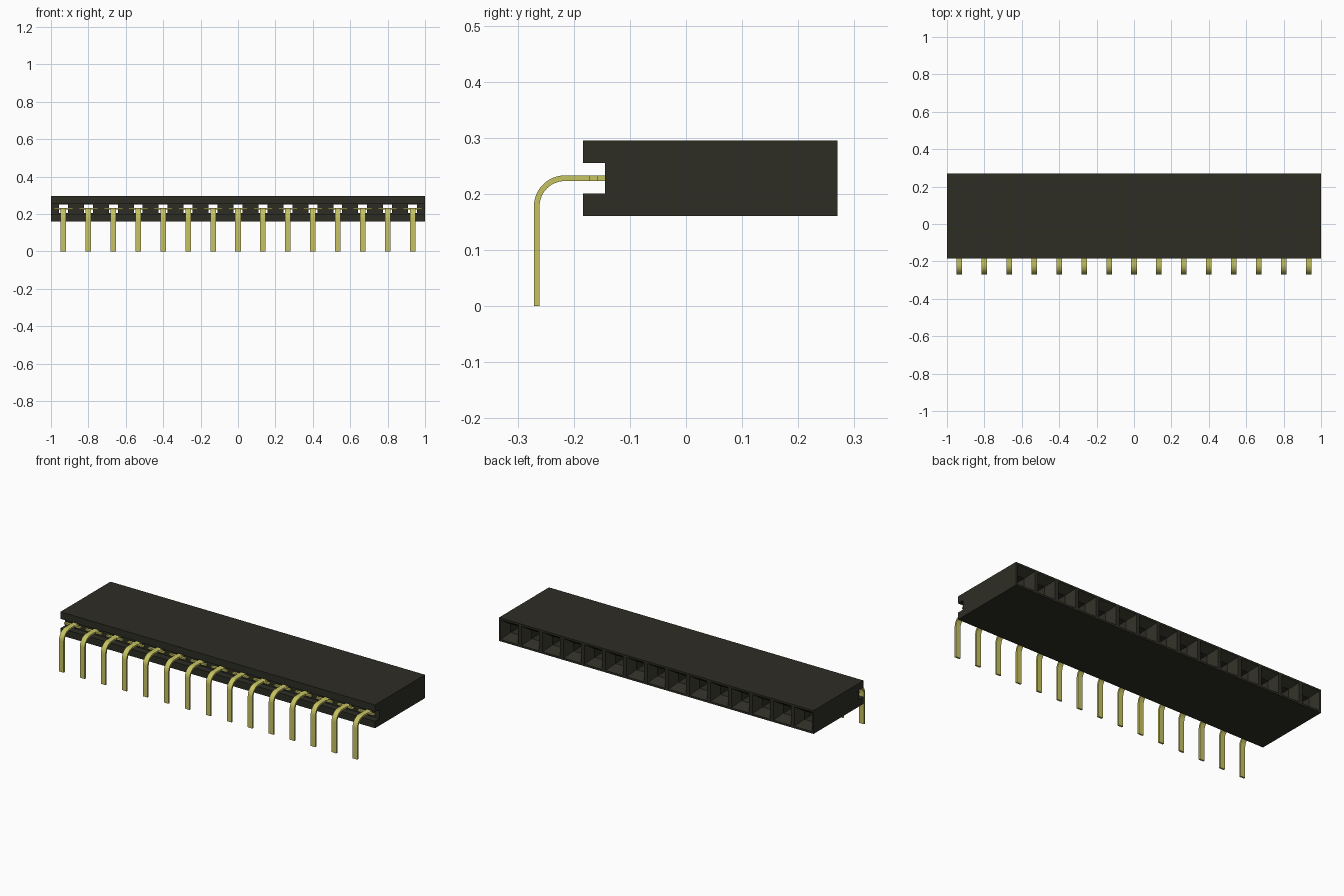
import bpy, bmesh, math

cube = bpy.data.objects.get("Cube")
if cube:
    bpy.data.objects.remove(cube, do_unlink=True)

COUNT = 15
PITCH = 2 / COUNT
Z_LOW, Z_HIGH = 0.161, 0.295
Z_MID = 0.228
Y_FRONT, Y_SLOT, Y_BACK = -0.184, -0.144, 0.27
SLOT_LOW, SLOT_HIGH = 0.201, 0.255


def make_material(name, rgb, rough):
    mat = bpy.data.materials.new(name)
    mat.use_nodes = True
    mat.diffuse_color = (*rgb, 1)
    bsdf = mat.node_tree.nodes["Principled BSDF"]
    bsdf.inputs["Base Color"].default_value = (*rgb, 1)
    bsdf.inputs["Roughness"].default_value = rough
    return mat


black = make_material("black plastic", (0.027, 0.026, 0.018), 0.6)
gold = make_material("gold metal", (0.56, 0.54, 0.12), 0.4)


def finish(bm, name, mat):
    bmesh.ops.remove_doubles(bm, verts=bm.verts, dist=1e-5)
    bmesh.ops.recalc_face_normals(bm, faces=bm.faces)
    mesh = bpy.data.meshes.new(name)
    bm.to_mesh(mesh)
    bm.free()
    mesh.materials.append(mat)
    return mesh


def add_object(name, mesh, x=0):
    obj = bpy.data.objects.new(name, mesh)
    obj.location.x = x
    bpy.context.collection.objects.link(obj)
    return obj


# Housing: each cell has a funnel socket at the back and a hole through to the slot
bm = bmesh.new()


def ring(x, half, low, high, y):
    return [bm.verts.new((x + sx * half, y, z))
            for sx, z in ((-1, low), (1, low), (1, high), (-1, high))]


def bridge(a, b):
    for i in range(len(a)):
        j = (i + 1) % len(a)
        bm.faces.new((a[i], a[j], b[j], b[i]))


# Side profile of the housing, running from slot top round to slot bottom (y, z)
upper = [(Y_SLOT, SLOT_HIGH), (Y_FRONT, SLOT_HIGH), (Y_FRONT, Z_HIGH), (Y_BACK, Z_HIGH)]
lower = [(Y_BACK, Z_LOW), (Y_FRONT, Z_LOW), (Y_FRONT, SLOT_LOW), (Y_SLOT, SLOT_LOW)]
centres = [(i - (COUNT - 1) / 2) * PITCH for i in range(COUNT)]

for x in centres:
    rings = [ring(x, PITCH / 2, Z_LOW, Z_HIGH, Y_BACK),
             ring(x, 0.056, Z_MID - 0.056, Z_MID + 0.056, Y_BACK),
             ring(x, 0.024, Z_MID - 0.024, Z_MID + 0.024, Y_BACK - 0.045),
             ring(x, 0.024, Z_MID - 0.024, Z_MID + 0.024, Y_SLOT),
             ring(x, PITCH / 2, SLOT_LOW, SLOT_HIGH, Y_SLOT)]
    for a, b in zip(rings, rings[1:]):
        bridge(a, b)
    for strip in (upper, lower):
        for (y0, z0), (y1, z1) in zip(strip, strip[1:]):
            x0, x1 = x - PITCH / 2, x + PITCH / 2
            bm.faces.new([bm.verts.new(p) for p in
                          ((x0, y0, z0), (x1, y0, z0), (x1, y1, z1), (x0, y1, z1))])
# End caps
for x in (-1, 1):
    bm.faces.new([bm.verts.new((x, y, z)) for y, z in upper + lower])
add_object("housing", finish(bm, "housing", black))

# Pin: a flat strip bent through a right angle
HALF_W, HALF_T, RADIUS = 0.015, 0.005, 0.05
Y_LEG = -0.266
path = [(Y_LEG, 0.0, 0.0)]
for k in range(13):
    a = math.pi / 2 * k / 12
    path.append((Y_LEG + RADIUS * (1 - math.cos(a)),
                 Z_MID - RADIUS + RADIUS * math.sin(a), a))
path.append((0.0, Z_MID, math.pi / 2))

bm = bmesh.new()
sections = []
for y, z, a in path:
    ny, nz = -math.cos(a) * HALF_T, math.sin(a) * HALF_T
    sections.append([bm.verts.new((sx * HALF_W, y + s * ny, z + s * nz))
                     for sx, s in ((-1, -1), (1, -1), (1, 1), (-1, 1))])
for a, b in zip(sections, sections[1:]):
    bridge(a, b)
bm.faces.new(sections[0])
bm.faces.new(sections[-1])
# Side tabs that stop the pin in the slot
for side in (-1, 1):
    tab = bmesh.ops.create_cube(bm, size=1)["verts"]
    bmesh.ops.scale(bm, vec=(0.036, 0.014, 2 * HALF_T), verts=tab)
    bmesh.ops.translate(bm, vec=(side * (HALF_W + 0.018), -0.165, Z_MID), verts=tab)
pin_mesh = finish(bm, "pin", gold)
pins = [add_object(f"pin_{i + 1}", pin_mesh, x) for i, x in enumerate(centres)]

bpy.ops.object.select_all(action="DESELECT")
pins[0].select_set(True)
bpy.context.view_layer.objects.active = pins[0]
bpy.ops.object.shade_smooth_by_angle(angle=math.radians(30))
